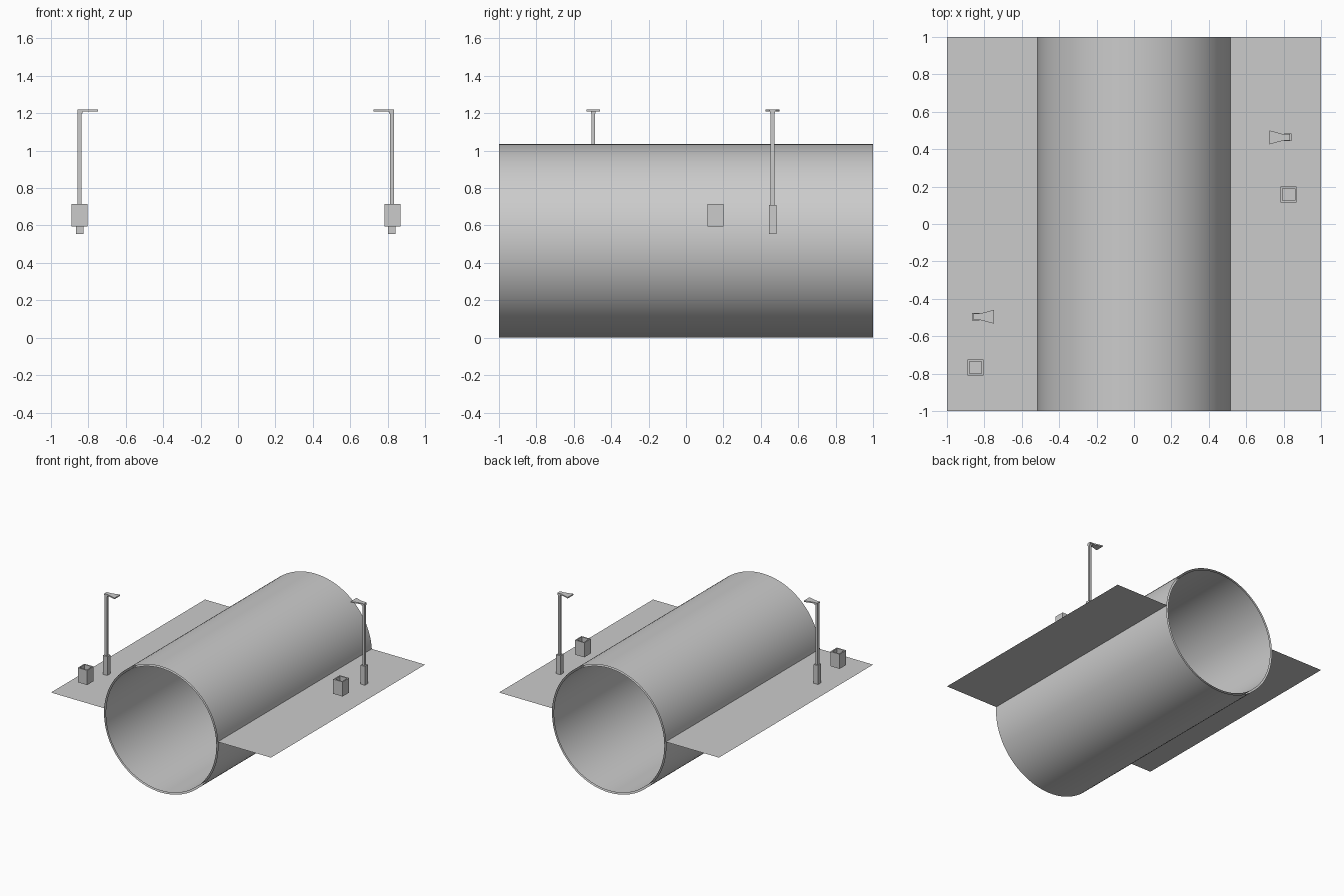
import bpy, bmesh, math

if "Cube" in bpy.data.objects:
    bpy.data.objects.remove(bpy.data.objects["Cube"])


def make(name, verts, faces):
    me = bpy.data.meshes.new(name)
    me.from_pydata(verts, [], faces)
    ob = bpy.data.objects.new(name, me)
    bpy.context.collection.objects.link(ob)
    return ob


def prism(name, outline, z0, z1):
    # counter-clockwise xy outline extruded between two heights
    a = sum(p[0] * q[1] - q[0] * p[1] for p, q in zip(outline, outline[1:] + outline[:1]))
    if a < 0:
        outline = outline[::-1]
    n = len(outline)
    verts = [(x, y, z) for z in (z0, z1) for x, y in outline]
    faces = [tuple(range(n))[::-1], tuple(range(n, 2 * n))]
    faces += [(i, (i + 1) % n, n + (i + 1) % n, n + i) for i in range(n)]
    return make(name, verts, faces)


def square(x, y, h):
    return [(x - h, y - h), (x + h, y - h), (x + h, y + h), (x - h, y + h)]


def shell(name, r, inward, n=96):
    # open-ended tube along y
    verts = [(r * math.cos(2 * math.pi * i / n), y, 0.5175 + r * math.sin(2 * math.pi * i / n))
             for y in (-1, 1) for i in range(n)]
    faces = []
    for i in range(n):
        j = (i + 1) % n
        f = (i, n + i, n + j, j)
        faces.append(f if inward else f[::-1])
    ob = make(name, verts, faces)
    for p in ob.data.polygons:
        p.use_smooth = True
    # make sure the normals face the intended way
    p = ob.data.polygons[0]
    if (p.normal.x > 0) == inward:
        ob.data.flip_normals()


def lamp(name, x, y, d):
    # d is the direction in which the lamp head reaches over the tunnel
    prism(name + "_base", square(x, y, 0.02), 0.555, 0.71)
    prism(name + "_pole", square(x, y, 0.01), 0.71, 1.21)
    prism(name + "_bracket", square(x + d * 0.003, y, 0.013), 1.198, 1.209)
    half = [(-0.010, 0.017), (0.028, 0.018), (0.098, 0.037)]
    outline = [(x + d * a, y - b) for a, b in half] + [(x + d * a, y + b) for a, b in half[::-1]]
    prism(name + "_head", outline, 1.209, 1.219)


def bin_box(name, x, y):
    # box with a rim inset on top and a hollow inside
    ob = prism(name, square(x, y, 0.0425), 0.595, 0.715)
    bm = bmesh.new()
    bm.from_mesh(ob.data)
    top = max(bm.faces, key=lambda f: f.calc_center_median().z)
    bmesh.ops.inset_region(bm, faces=[top], thickness=0.014)
    new = bmesh.ops.extrude_face_region(bm, geom=[top])
    bmesh.ops.translate(bm, vec=(0, 0, -0.1),
                        verts=[v for v in new["geom"] if isinstance(v, bmesh.types.BMVert)])
    if top.is_valid:
        bmesh.ops.delete(bm, geom=[top], context='FACES_ONLY')
    bmesh.ops.recalc_face_normals(bm, faces=bm.faces)
    bm.to_mesh(ob.data)
    bm.free()


# tunnel: outer and inner skins
shell("tunnel_outer", 0.5175, False)
shell("tunnel_inner", 0.503, True)

# walkway sheets on either side
for side, s in (("left", -1), ("right", 1)):
    a, b = sorted((s * 0.516, s * 1.0))
    make(side + "_walkway", [(a, -1, 0.554), (b, -1, 0.554), (b, 1, 0.554), (a, 1, 0.554)],
         [(0, 1, 2, 3)])

# street furniture
lamp("right_lamp", 0.823, 0.463, -1)
lamp("left_lamp", -0.847, -0.496, 1)
bin_box("right_bin", 0.827, 0.158)
bin_box("left_bin", -0.847, -0.767)
